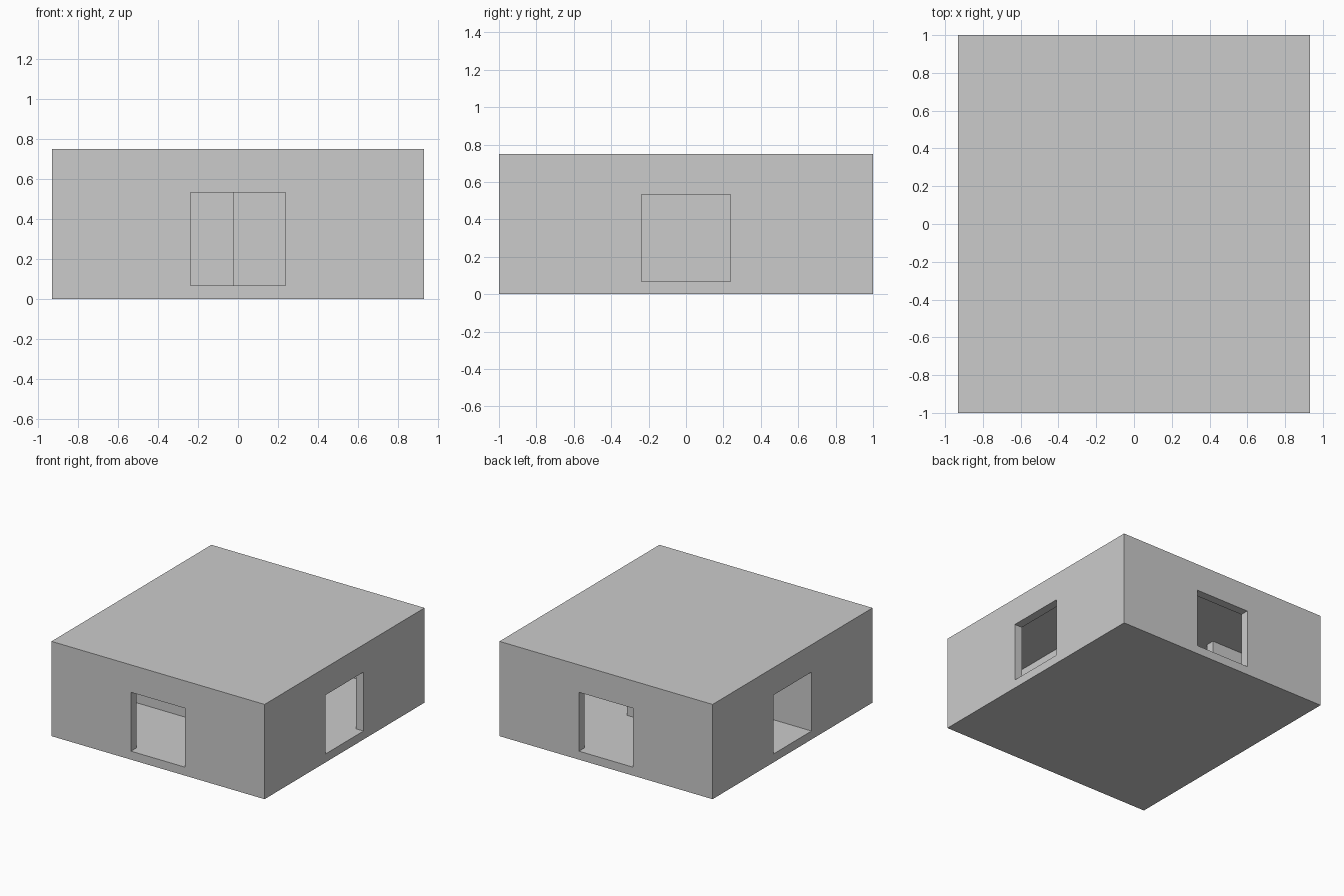
import bpy, bmesh
from mathutils import Matrix
from math import pi

if "Cube" in bpy.data.objects:
    bpy.data.objects.remove(bpy.data.objects["Cube"])

HX, HY, H = 0.933, 1.0, 0.75     # half width, half depth, height
T = 0.067                        # slab and wall thickness
DOOR, LINTEL = 0.237, 0.533      # door half width, door top
Z0, Z1 = T, H - T                # floor and ceiling levels


def finish(name, bm):
    bmesh.ops.recalc_face_normals(bm, faces=bm.faces)
    mesh = bpy.data.meshes.new(name)
    bm.to_mesh(mesh)
    bm.free()
    obj = bpy.data.objects.new(name, mesh)
    bpy.context.collection.objects.link(obj)
    return obj


def box(name, x0, x1, y0, y1, z0, z1):
    bm = bmesh.new()
    bmesh.ops.create_cube(bm, size=1)
    bmesh.ops.scale(bm, vec=(x1 - x0, y1 - y0, z1 - z0), verts=bm.verts)
    bmesh.ops.translate(bm, vec=((x0 + x1) / 2, (y0 + y1) / 2, (z0 + z1) / 2), verts=bm.verts)
    return finish(name, bm)


def door_wall(name, half, dist, angle):
    """Wall with a doorway, outer face at distance dist, turned about z."""
    profile = [(-half, Z0), (-DOOR, Z0), (-DOOR, LINTEL), (DOOR, LINTEL),
               (DOOR, Z0), (half, Z0), (half, Z1), (-half, Z1)]
    bm = bmesh.new()
    face = bm.faces.new([bm.verts.new((x, -dist, z)) for x, z in profile])
    ext = bmesh.ops.extrude_face_region(bm, geom=[face], use_keep_orig=True)
    moved = [g for g in ext["geom"] if isinstance(g, bmesh.types.BMVert)]
    bmesh.ops.translate(bm, vec=(0, T, 0), verts=moved)
    bmesh.ops.rotate(bm, cent=(0, 0, 0), matrix=Matrix.Rotation(angle, 3, 'Z'), verts=bm.verts)
    return finish(name, bm)


# Floor and roof slabs
box("floor_slab", -HX, HX, -HY, HY, 0, Z0)
box("roof_slab", -HX, HX, -HY, HY, Z1, H)

# Outer walls, each with a centred doorway
door_wall("front_wall", HX, HY, 0)
door_wall("back_wall", HX, HY, pi)
door_wall("right_wall", HY - T, HX, pi / 2)
door_wall("left_wall", HY - T, HX, -pi / 2)

# Inner partitions lining up with the doorway edges
P = DOOR + T
box("partition_south_west", -HX + T, -0.02, -P, -DOOR, Z0, Z1)
box("partition_north_west", -HX + T, -0.495, DOOR, P, Z0, Z1)
box("partition_north", -0.02, DOOR, DOOR, P, Z0, Z1)
box("partition_east", DOOR, P, -HY + T, P, Z0, Z1)
